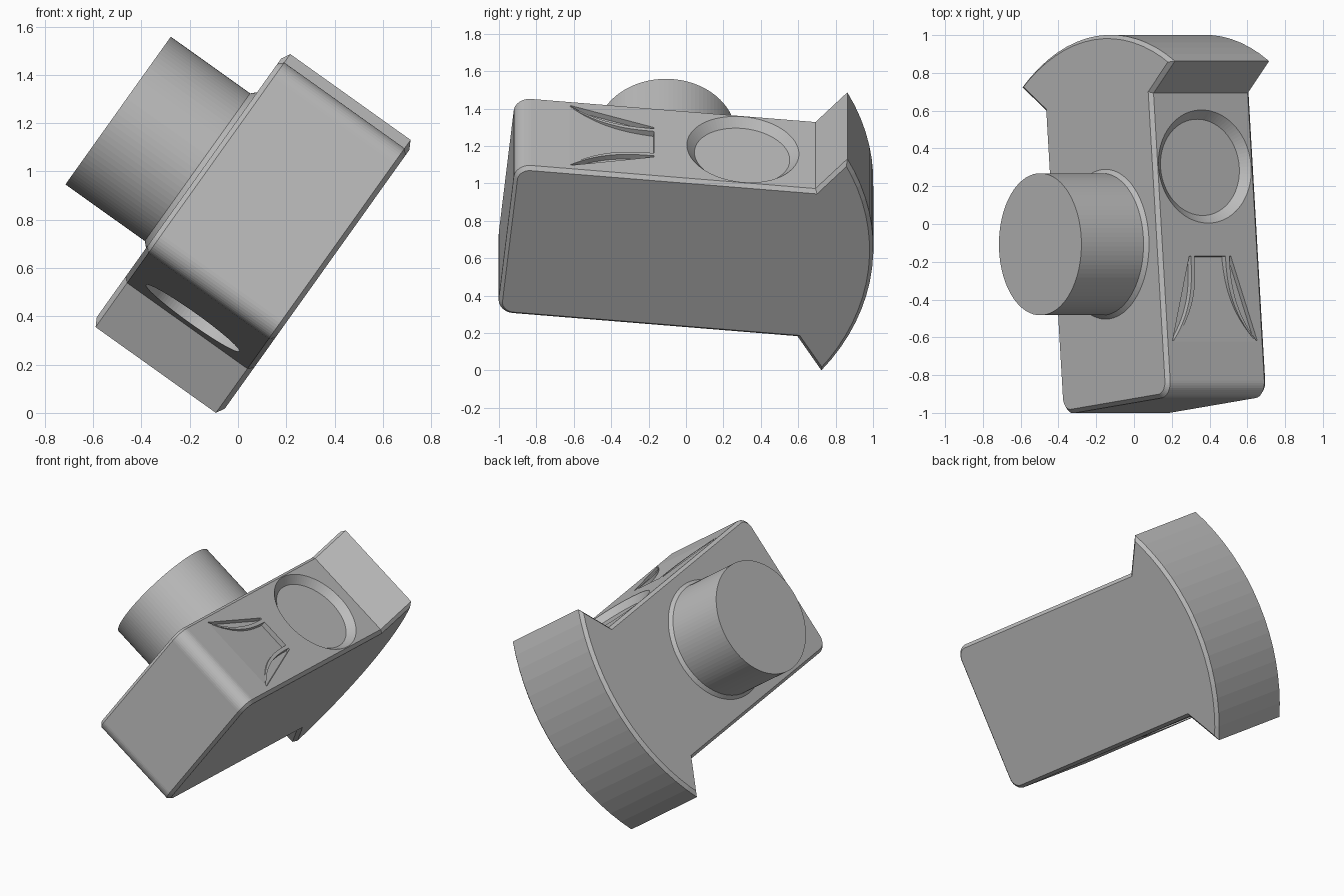
import bpy, bmesh, math
from mathutils import Matrix, Vector

cube = bpy.data.objects.get("Cube")
if cube:
    bpy.data.objects.remove(cube, do_unlink=True)

grey = bpy.data.materials.new("plain grey")
grey.use_nodes = True
grey.diffuse_color = (0.5, 0.5, 0.5, 1)
grey.node_tree.nodes["Principled BSDF"].inputs["Base Color"].default_value = (0.5, 0.5, 0.5, 1)

THICK, HALF, CHAMFER = 0.652, 0.487, 0.02
MID = THICK / 2
TIP_HALF, TIP_U, NECK_U, END_U = 0.698, 0.725, 0.575, -1.038


def make(name, bm):
    bmesh.ops.recalc_face_normals(bm, faces=bm.faces[:])
    mesh = bpy.data.meshes.new(name)
    bm.to_mesh(mesh)
    bm.free()
    mesh.materials.append(grey)
    ob = bpy.data.objects.new(name, mesh)
    bpy.context.scene.collection.objects.link(ob)
    return ob


def loft(name, outlines):
    """Closed solid through matching outlines."""
    bm = bmesh.new()
    rings = [[bm.verts.new(p) for p in pts] for pts in outlines]
    bm.faces.new(rings[0])
    bm.faces.new(rings[-1])
    for a, b in zip(rings, rings[1:]):
        for i in range(len(a)):
            j = (i + 1) % len(a)
            bm.faces.new((a[i], a[j], b[j], b[i]))
    return make(name, bm)


def cone(name, r1, r2, z1, z2, matrix):
    bm = bmesh.new()
    bmesh.ops.create_cone(bm, cap_ends=True, segments=96, radius1=r1, radius2=r2, depth=z2 - z1,
                          matrix=matrix @ Matrix.Translation((0, 0, (z1 + z2) / 2)))
    return make(name, bm)


def inset(pts, amount):
    """Move a counter-clockwise outline inwards with mitred corners."""
    result = []
    for i, p in enumerate(pts):
        d1 = (p - pts[i - 1]).normalized()
        d2 = (pts[(i + 1) % len(pts)] - p).normalized()
        n1, n2 = Vector((-d1.y, d1.x)), Vector((-d2.y, d2.x))
        result.append(p + (n1 + n2) * (amount / (1 + n1.dot(n2))))
    return result


# Plate outline: rounded end, narrow neck, flared arc end
sagitta, steps, corner = 0.203, 16, 0.085
radius = (TIP_HALF ** 2 + sagitta ** 2) / (2 * sagitta)
centre = TIP_U + sagitta - radius
sweep = math.asin(TIP_HALF / radius)
outline = [Vector((NECK_U, -HALF))]
for i in range(steps + 1):
    a = -sweep + 2 * sweep * i / steps
    outline.append(Vector((centre + radius * math.cos(a), radius * math.sin(a))))
outline.append(Vector((NECK_U, HALF)))
for side, start in ((1, 90), (-1, 180)):
    for i in range(11):
        a = math.radians(start + 9 * i)
        outline.append(Vector((END_U + corner + corner * math.cos(a),
                               side * (HALF - corner) + corner * math.sin(a))))

# Plate with chamfered rims on both broad faces
small = inset(outline, CHAMFER)
levels = ((small, 0), (outline, CHAMFER), (outline, THICK - CHAMFER), (small, THICK))
plate = loft("plate", [[(p.x, p.y, z) for p in pts] for pts, z in levels])


def side_place(side):
    return Matrix.Translation((0.185, side * HALF, MID)) @ Matrix.Rotation(-side * math.pi / 2, 4, 'X')


# Tapered round dimple on one long side, straight round hole on the other
cutters = [cone("dimple_cutter", 0.256, 0.331, -0.045, 0.03, side_place(-1)),
           cone("hole_cutter", 0.237, 0.237, -0.1, 0.03, side_place(1))]

# Horn-shaped ramp with a crescent pocket on each flank
U_NARROW, U_WIDE, N = -0.292, -0.76, 14


def side_cutter(name, pts, depth):
    """pts are (t, height): t runs from the narrow to the wide end."""
    flat = [(U_NARROW + (U_WIDE - U_NARROW) * t, MID + h, t) for t, h in pts]
    cutters.append(loft(name, [[(u, -HALF + depth(t), n) for u, n, t in flat],
                               [(u, -HALF - 0.03, n) for u, n, t in flat]]))


ts = [i / N for i in range(N + 1)]
horn = [(t, 0.1 + 0.18 * t ** 2.6) for t in ts]
side_cutter("ramp_cutter", horn + [(t, -h) for t, h in reversed(horn)], lambda t: 0.035 * (1 - t) - 0.001)
for s in (-1, 1):
    arc = [(t * 0.96, s * (0.125 + 0.16 * (t * 0.96) ** 2.6)) for t in ts]
    chord = [(0.96, s * 0.275), (0, s * 0.135)]
    side_cutter("crescent_cutter", arc + chord, lambda t: 0.03)

for c in cutters:
    mod = plate.modifiers.new("cut", 'BOOLEAN')
    mod.operation, mod.solver, mod.object = 'DIFFERENCE', 'EXACT', c
bpy.context.view_layer.update()
cut_mesh = bpy.data.meshes.new_from_object(plate.evaluated_get(bpy.context.evaluated_depsgraph_get()))
plate.modifiers.clear()
plate.data = cut_mesh
for c in cutters:
    bpy.data.objects.remove(c, do_unlink=True)

# Round post with a tapered collar
post_at = Matrix.Translation((-0.18, 0, 0))
collar = cone("collar", 0.3975, 0.376, THICK - 0.001, THICK + 0.021, post_at)
post = cone("post", 0.376, 0.376, THICK - 0.01, 1.077, post_at)
parts = [plate, collar, post]

# Tilt the whole model into its resting pose
tilt, yaw = math.radians(35.5), math.radians(5.7)
normal = Vector((-math.cos(tilt), 0, math.sin(tilt)))
across = Vector((math.sin(tilt), 0, math.cos(tilt)))
along = Vector((0, 1, 0))
u_axis = along * math.cos(yaw) - across * math.sin(yaw)
v_axis = along * math.sin(yaw) + across * math.cos(yaw)
pose = Matrix((u_axis, -v_axis, normal)).transposed().to_4x4()
for ob in parts:
    ob.data.transform(pose)

# Centre on the ground
pts = [v.co for ob in parts for v in ob.data.vertices]
lo = [min(p[i] for p in pts) for i in range(3)]
hi = [max(p[i] for p in pts) for i in range(3)]
shift = Matrix.Translation((-(lo[0] + hi[0]) / 2, -(lo[1] + hi[1]) / 2, -lo[2]))
for ob in parts:
    ob.data.transform(shift)
